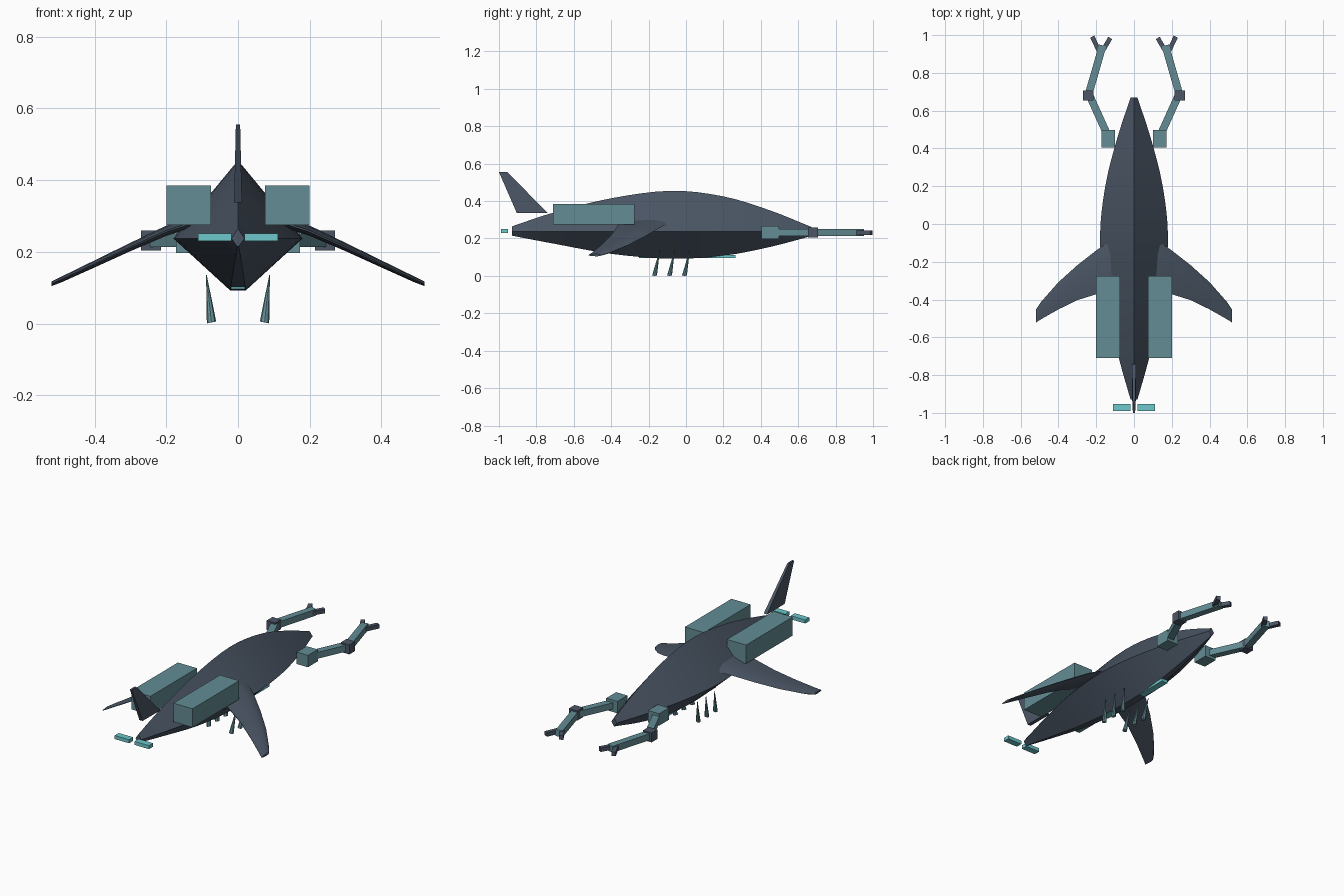
import bpy, bmesh, math
from mathutils import Vector

cube = bpy.data.objects.get("Cube")
if cube:
    bpy.data.objects.remove(cube, do_unlink=True)


def material(name, color):
    m = bpy.data.materials.new(name)
    m.use_nodes = True
    m.diffuse_color = (*color, 1)
    m.node_tree.nodes["Principled BSDF"].inputs["Base Color"].default_value = (*color, 1)
    return m


SLATE = material("slate_hull", (0.07, 0.093, 0.13))
TEAL = material("dull_teal", (0.125, 0.265, 0.3))
CYAN = material("glow_cyan", (0.155, 0.57, 0.6))


def finish(name, bm, mat, smooth=False):
    bmesh.ops.recalc_face_normals(bm, faces=bm.faces)
    me = bpy.data.meshes.new(name)
    bm.to_mesh(me)
    bm.free()
    me.materials.append(mat)
    ob = bpy.data.objects.new(name, me)
    bpy.context.collection.objects.link(ob)
    if smooth:
        bpy.ops.object.select_all(action='DESELECT')
        ob.select_set(True)
        bpy.context.view_layer.objects.active = ob
        bpy.ops.object.shade_smooth_by_angle(angle=math.radians(30))
    return ob


def loft(name, rings, mat, smooth=False):
    """Skin a list of equal-length point rings and cap both ends."""
    bm = bmesh.new()
    loops = [[bm.verts.new(p) for p in ring] for ring in rings]
    n = len(loops[0])
    for a, b in zip(loops, loops[1:]):
        for i in range(n):
            j = (i + 1) % n
            bm.faces.new((a[i], a[j], b[j], b[i]))
    bm.faces.new(loops[0])
    bm.faces.new(loops[-1])
    return finish(name, bm, mat, smooth)


def box(name, x, y, z, mat):
    rings = [[(x[0], yy, z[0]), (x[1], yy, z[0]), (x[1], yy, z[1]), (x[0], yy, z[1])] for yy in y]
    return loft(name, rings, mat)


def link(name, a, b, width, z, mat):
    """Square bar between two plan points."""
    a, b = Vector(a), Vector(b)
    d = (b - a).normalized()
    s = Vector((-d.y, d.x)) * width / 2
    rings = [[(*(p - s), z[0]), (*(p + s), z[0]), (*(p + s), z[1]), (*(p - s), z[1])] for p in (a, b)]
    return loft(name, rings, mat)


def spline(rows, steps):
    """Catmull-Rom interpolation through rows of values."""
    pts = [Vector(r) for r in rows]
    pts = [2 * pts[0] - pts[1]] + pts + [2 * pts[-1] - pts[-2]]
    out = []
    for k in range(1, len(pts) - 2):
        p0, p1, p2, p3 = pts[k - 1:k + 3]
        for s in range(steps):
            t = s / steps
            out.append(0.5 * (2 * p1 + (p2 - p0) * t + (2 * p0 - 5 * p1 + 4 * p2 - p3) * t * t
                              + (3 * p1 - p0 - 3 * p2 + p3) * t ** 3))
    return out + [pts[-2]]


# Hull: diamond section; stations are y, half width, top, bottom
stations = [(-0.93, 0.018, 0.265, 0.215), (-0.71, 0.08, 0.338, 0.173), (-0.4, 0.15, 0.415, 0.118),
            (-0.08, 0.18, 0.455, 0.092), (0.2, 0.152, 0.425, 0.108), (0.45, 0.09, 0.35, 0.155),
            (0.67, 0.018, 0.262, 0.213)]
hull = []
for y in spline([(s[0], s[1], s[2]) for s in stations], 4):
    hull.append([y[0], y[1], y[2]])
for row, low in zip(hull, spline([(s[0], s[3], 0) for s in stations], 4)):
    row.append(low[1])
loft("hull", [[(0, y, top), (w, y, 0.237), (0.12 * w, y, low), (-0.12 * w, y, low), (-w, y, 0.237)]
              for y, w, top, low in hull], SLATE, True)

# Tail fin
loft("tail_fin", [[(-t, y0, z), (t, y0, z), (t, y1, z), (-t, y1, z)]
                  for y0, y1, z, t in ((-0.905, -0.74, 0.337, 0.011), (-1.0, -0.955, 0.555, 0.006))], SLATE)

# Light strip under the keel
box("keel_light", (-0.02, 0.02), (-0.25, 0.265), (0.096, 0.113), CYAN)

# Wing: stations are x, leading y, trailing y, height, thickness
wing_plan = [(0.1, -0.07, -0.35, 0.29, 0.036), (0.2, -0.14, -0.372, 0.257, 0.032),
             (0.3, -0.218, -0.403, 0.212, 0.026), (0.4, -0.308, -0.452, 0.165, 0.022),
             (0.49, -0.41, -0.503, 0.123, 0.018), (0.52, -0.455, -0.522, 0.11, 0.014)]
# Airfoil: fraction of chord, fraction of half thickness
airfoil = [(0, 0), (0.08, 0.6), (0.3, 1), (0.65, 0.75), (1, 0.15),
           (1, -0.15), (0.65, -0.6), (0.3, -0.8), (0.08, -0.5)]

for side, s in (("left", 1), ("right", -1)):
    loft(side + "_wing", [[(s * x, le + (te - le) * u, z + v * t / 2) for u, v in airfoil]
                          for x, le, te, z, t in wing_plan], SLATE, True)

    # Engine pod and tail light
    box(side + "_engine_pod", (s * 0.075, s * 0.2), (-0.71, -0.275), (0.275, 0.385), TEAL)
    box(side + "_tail_light", (s * 0.018, s * 0.112), (-0.99, -0.952), (0.23, 0.251), CYAN)

    # Grabber arm
    box(side + "_shoulder", (s * 0.1, s * 0.173), (0.405, 0.497), (0.197, 0.267), TEAL)
    link(side + "_upper_arm", (s * 0.14, 0.47), (s * 0.235, 0.68), 0.04, (0.213, 0.251), TEAL)
    box(side + "_elbow", (s * 0.214, s * 0.27), (0.653, 0.707), (0.204, 0.26), SLATE)
    link(side + "_forearm", (s * 0.242, 0.68), (s * 0.166, 0.945), 0.04, (0.213, 0.251), TEAL)
    link(side + "_outer_claw", (s * 0.178, 0.9), (s * 0.221, 0.992), 0.024, (0.22, 0.244), SLATE)
    link(side + "_inner_claw", (s * 0.175, 0.9), (s * 0.126, 0.985), 0.024, (0.22, 0.244), SLATE)

    # Row of hanging spikes, wide end down
    for i in range(3):
        y = -0.168 + i * 0.08
        base, tip = Vector((s * 0.074, y, 0.003)), Vector((s * 0.088, y + 0.027, 0.135))
        rings = []
        for c, r in ((base, 0.013), (tip, 0.001)):
            rings.append([c + Vector((r * math.cos(a), r * math.sin(a), -0.2 * r * s * math.cos(a)))
                          for a in (k * math.tau / 8 for k in range(8))])
        loft(f"{side}_spike_{i + 1}", rings, TEAL, True)
